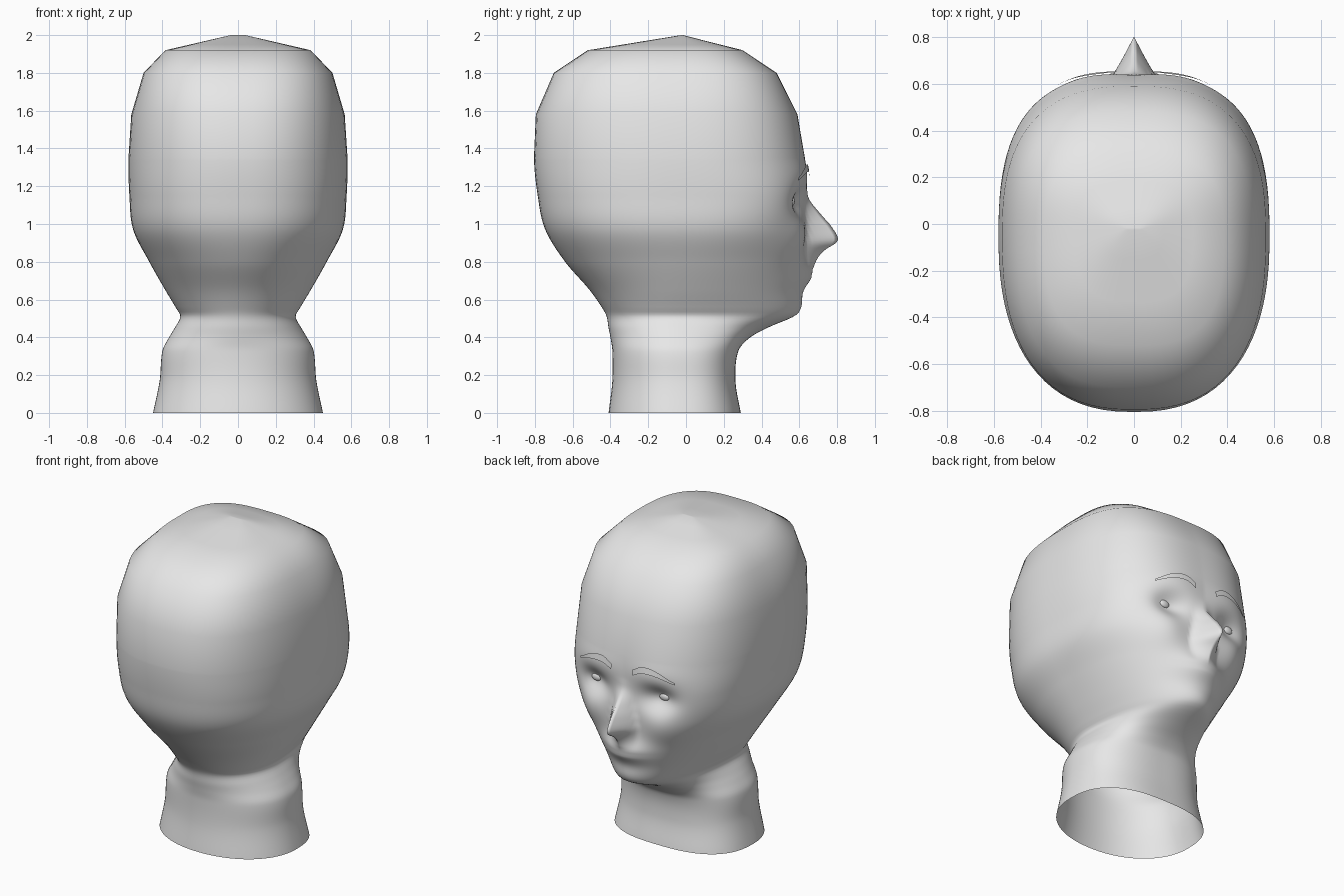
import bpy, bmesh
from math import sin, cos, pi, exp

if "Cube" in bpy.data.objects:
    bpy.data.objects.remove(bpy.data.objects["Cube"])

grey = bpy.data.materials.new("plain_grey")
grey.use_nodes = True
grey.diffuse_color = (0.8, 0.8, 0.8, 1)
grey.node_tree.nodes["Principled BSDF"].inputs["Base Color"].default_value = (0.8, 0.8, 0.8, 1)

MID = -0.05  # depth of the widest point of each section

# Head and neck sections: height, half width, back, front, squareness behind and in front
SECTIONS = [
    (0, .45, -.41, .29, 2.1, 2.6), (.17, .415, -.39, .262, 2.1, 2.6),
    (.33, .4, -.39, .278, 2.1, 2.5), (.4, .365, -.4, .34, 2, 2.2),
    (.45, .335, -.41, .43, 2, 2), (.51, .305, -.42, .565, 2, 2),
    (.55, .325, -.44, .597, 2, 2), (.65, .385, -.51, .612, 2, 2.1),
    (.8, .47, -.64, .625, 2.1, 2.3), (.97, .555, -.745, .632, 2.3, 2.6),
    (1.15, .575, -.785, .638, 2.4, 2.8), (1.35, .58, -.805, .628, 2.4, 2.6),
    (1.58, .565, -.795, .59, 2.5, 2.6), (1.8, .5, -.7, .48, 2.7, 2.8),
    (1.92, .385, -.52, .3, 2.9, 2.9),
]
# Nose: height, projection, half width
NOSE = [
    (.76, 0, .08), (.8, .035, .09), (.86, .1, .1), (.91, .172, .1),
    (.98, .142, .09), (1.05, .08, .075), (1.13, .015, .065), (1.2, 0, .06),
]


def sample(keys, z):
    """Smooth interpolation of the rows of a key list at height z."""
    z = min(max(z, keys[0][0]), keys[-1][0])
    i = max(k for k in range(len(keys) - 1) if keys[k][0] <= z)

    def slope(k, c):
        a, b = keys[max(k - 1, 0)], keys[min(k + 1, len(keys) - 1)]
        return (b[c] - a[c]) / (b[0] - a[0])

    p, q = keys[i], keys[i + 1]
    d = q[0] - p[0]
    t = (z - p[0]) / d
    return [p[c] * (1 + 2 * t) * (1 - t) ** 2 + q[c] * t * t * (3 - 2 * t)
            + d * t * (1 - t) * (slope(i, c) * (1 - t) - slope(i + 1, c) * t)
            for c in range(1, len(p))]


def bump(x, z, cx, cz, sx, sz):
    return exp(-((x - cx) / sx) ** 2 / 2 - ((z - cz) / sz) ** 2 / 2)


def features(x, z):
    """Depth added to the face by nose, eye sockets, cheeks and mouth."""
    x = abs(x)
    h, w = sample(NOSE, z)
    d = max(h, 0) * max(0, 1 - x / w) ** 1.15
    d -= .06 * bump(x, z, .22, 1.11, .075, .055)       # eye socket
    d += .012 * bump(x, z, .2, 1.26, .12, .06)         # brow ridge
    d += .025 * bump(x, z, .26, .93, .08, .09)         # cheek
    d += .052 * bump(x, z, 0, .74, .11, .052)          # lips
    d -= .006 * bump(x, z, 0, .735, .09, .01)          # mouth line
    d += .01 * bump(x, z, 0, .56, .09, .04)            # chin
    return d


def face_depth(x, z):
    hx, _, front, _, n = sample(SECTIONS, z)
    side = max(0, 1 - (abs(x) / hx) ** n) ** (1 / n)
    return MID + (front - MID) * side + features(x, z)


def finish(bm, name):
    bmesh.ops.recalc_face_normals(bm, faces=bm.faces)
    mesh = bpy.data.meshes.new(name)
    bm.to_mesh(mesh)
    bm.free()
    mesh.polygons.foreach_set("use_smooth", [True] * len(mesh.polygons))
    mesh.materials.append(grey)
    bpy.context.collection.objects.link(bpy.data.objects.new(name, mesh))


def bridge(bm, a, b, closed):
    for i in range(len(a) if closed else len(a) - 1):
        j = (i + 1) % len(a)
        bm.faces.new((a[i], a[j], b[j], b[i]))


# Head and neck in one skin, open under the neck, columns denser at the face
HALF, ROWS, FACE_TOP = 56, 96, 1.35
angles = [pi * (i / HALF) ** 1.5 for i in range(HALF + 1)]
angles += [-a for a in angles[-2:0:-1]]
heights = [FACE_TOP * r / ROWS for r in range(ROWS + 1)]
heights += [row[0] for row in SECTIONS if row[0] > FACE_TOP]  # broad bands on the skull
bm = bmesh.new()
rings = []
for z in heights:
    hx, back, front, n_back, n_front = sample(SECTIONS, z)
    ring = []
    for a in angles:
        s, c = sin(a), cos(a)
        reach, n = (front - MID, n_front) if c > 0 else (back - MID, n_back)
        x = hx * abs(s) ** (2 / n) * (1 if s > 0 else -1)
        y = MID + reach * abs(c) ** (2 / n)
        if c > 0:
            y += features(x, z)
        ring.append(bm.verts.new((x, y, z)))
    rings.append(ring)
# Shallow crown rising to a short ridge
rim = rings[-1]
for f in (.66, .33, .1):
    g = (f - .09) / .91
    rings.append([bm.verts.new((v.co.x * f, v.co.y * g - .02 * (1 - g), 2 - .08 * (f - .1) / .9))
                  for v in rim])
for lower, upper in zip(rings, rings[1:]):
    bridge(bm, lower, upper, True)
bm.faces.new(rings[-1])
finish(bm, "head_and_neck")

# Eyes and thin arched eyebrows on both sides
ARCH = [(.075, 1.265, .018), (.14, 1.295, .02), (.23, 1.285, .016), (.335, 1.235, .006)]
EYE_X, EYE_Z = .24, 1.12
for side, label in ((1, "left"), (-1, "right")):
    bm = bmesh.new()
    bmesh.ops.create_uvsphere(bm, u_segments=16, v_segments=10, radius=1)
    for v in bm.verts:
        v.co = (side * (EYE_X + v.co.x * .034), face_depth(EYE_X, EYE_Z) + v.co.y * .014,
                EYE_Z + v.co.z * .024)
    finish(bm, label + "_eye")

    bm = bmesh.new()
    low, high = [], []
    for i in range(15):
        x = ARCH[0][0] + (ARCH[-1][0] - ARCH[0][0]) * i / 14
        z, t = sample(ARCH, x)
        for row, h in ((low, z - t), (high, z + t)):
            row.append(bm.verts.new((side * x, face_depth(x, h) + .012, h)))
    bridge(bm, low, high, False)
    finish(bm, label + "_eyebrow")
